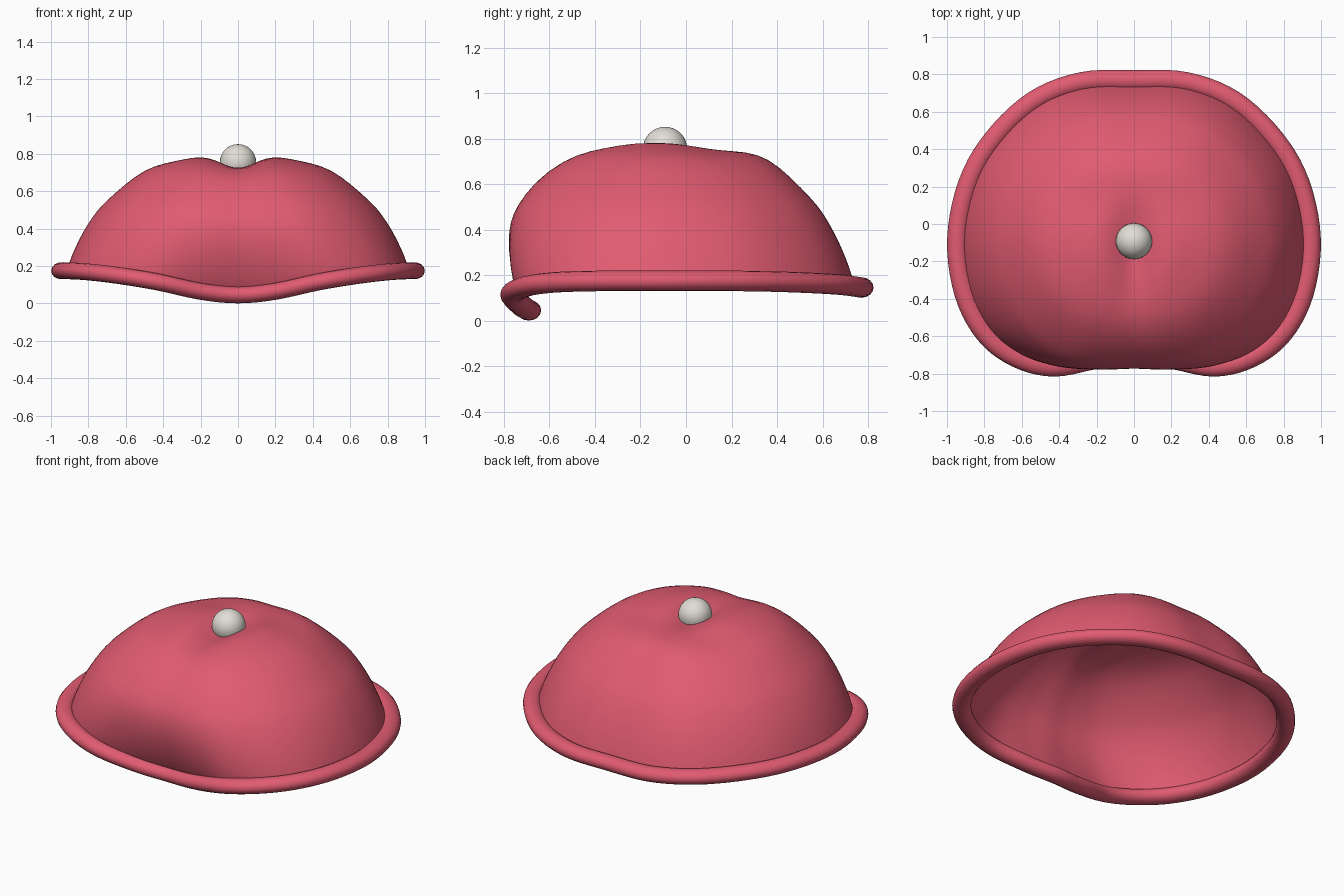
import bpy, bmesh, math
from mathutils import Vector

if "Cube" in bpy.data.objects:
    bpy.data.objects.remove(bpy.data.objects["Cube"])


def material(name, rgb):
    m = bpy.data.materials.new(name)
    m.diffuse_color = (*rgb, 1)
    m.use_nodes = True
    m.node_tree.nodes["Principled BSDF"].inputs["Base Color"].default_value = m.diffuse_color
    return m


RED = material("rose red", (0.75, 0.105, 0.165))
PALE = material("pale grey", (0.76, 0.73, 0.67))


def add_object(name, bm, mat):
    bmesh.ops.recalc_face_normals(bm, faces=bm.faces)
    for f in bm.faces:
        f.smooth = True
    me = bpy.data.meshes.new(name)
    bm.to_mesh(me)
    bm.free()
    me.materials.append(mat)
    ob = bpy.data.objects.new(name, me)
    bpy.context.collection.objects.link(ob)
    return ob


def segment(a, b, c, d, steps):
    """Catmull-Rom points from b up to (not including) c."""
    return [0.5 * (2 * b + (c - a) * t + (2 * a - 5 * b + 4 * c - d) * t * t
                   + (3 * b - a - 3 * c + d) * t ** 3)
            for t in (s / steps for s in range(steps))]


def bridge(bm, r0, r1):
    n = len(r0)
    for i in range(n):
        j = (i + 1) % n
        bm.faces.new((r0[i], r0[j], r1[j], r1[i]))


# Centre line of the rim: right half from back to front, then mirrored
half = [(0, .768, .146), (.28, .758, .148), (.535, .658, .16), (.75, .455, .17),
        (.885, .22, .175), (.945, -.08, .175), (.907, -.37, .175), (.795, -.585, .168),
        (.63, -.712, .148), (.43, -.762, .115), (.2, -.72, .065), (0, -.69, .046)]
ctrl = [Vector(p) for p in half]
ctrl += [Vector((-p.x, p.y, p.z)) for p in reversed(ctrl[1:-1])]
path, M = [], len(ctrl)
for i in range(M):
    path += segment(*(ctrl[(i + k) % M] for k in (-1, 0, 1, 2)), 5)
N = len(path)

# Rolled rim with a slightly flattened section
bm = bmesh.new()
WIDE, TALL, SIDES = 0.054, 0.045, 16
rings = []
for i, p in enumerate(path):
    tan = (path[(i + 1) % N] - path[i - 1]).normalized()
    side = tan.cross(Vector((0, 0, 1))).normalized()
    up = side.cross(tan)
    rings.append([bm.verts.new(p + WIDE * math.cos(a) * side + TALL * math.sin(a) * up)
                  for a in (2 * math.pi * k / SIDES for k in range(SIDES))])
for i in range(N):
    bridge(bm, rings[i], rings[(i + 1) % N])
add_object("rim", bm, RED)

# Open dome: profile as (share of rim radius, share of height)
CENTRE, TOP = Vector((0, -.09, 0)), 0.795
prof = [Vector(p) for p in ((.985, -.1), (.97, 0), (.92, .2), (.842, .418), (.738, .61), (.525, .865),
                            (.3, .965), (.14, .993), (0, 1), (-.14, .993))]
profile = []
for i in range(1, len(prof) - 2):
    profile += segment(*prof[i - 1:i + 3], 4)


def dome_point(p, s, h):
    q = CENTRE + s * (p - CENTRE)
    q.z = p.z + (TOP - p.z) * h
    # bulge over the lowered front
    if p.y < 0:
        low = min(1, max(0, (0.175 - p.z) / 0.13)) ** 0.8
        q.y -= 0.205 * low * max(0, math.sin(math.pi * min(1, max(0, h)) ** 1.4)) ** 0.6
    # dent under the ball and a shallow step behind it
    dy = q.y + 0.12
    q.z -= 0.078 * math.exp(-(q.x / 0.115) ** 2 - (dy / (0.28 if dy < 0 else 0.2)) ** 2)
    q.z -= 0.022 * math.exp(-((q.y - 0.12) / 0.15) ** 2 - (q.x / 0.5) ** 2)
    return q


bm = bmesh.new()
prev = None
for s, h in profile:
    ring = [bm.verts.new(dome_point(p, s, h)) for p in path]
    if prev:
        bridge(bm, prev, ring)
    prev = ring
tip = bm.verts.new(dome_point(path[0], 0, 1))
for i in range(N):
    bm.faces.new((prev[i], prev[(i + 1) % N], tip))
add_object("dome", bm, RED)

# Ball sitting in the dent
bm = bmesh.new()
bmesh.ops.create_uvsphere(bm, u_segments=32, v_segments=16, radius=0.097)
ball = add_object("top_ball", bm, PALE)
ball.location = (0, -.092, .755)
